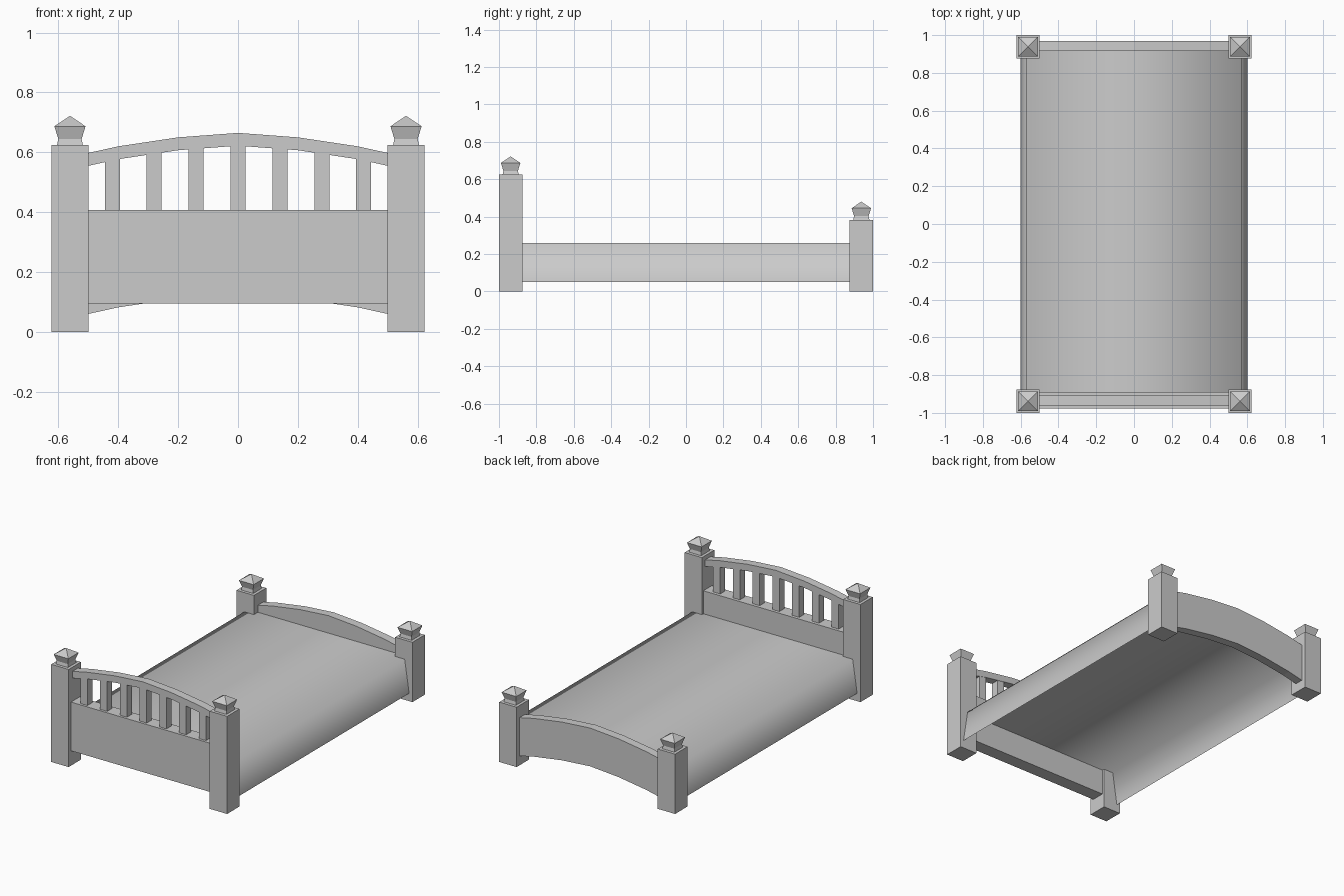
import bpy, bmesh
from mathutils import Matrix

cube = bpy.data.objects.get("Cube")
if cube:
    bpy.data.objects.remove(cube, do_unlink=True)

grey = bpy.data.materials.new("plain grey")
grey.use_nodes = True
grey.diffuse_color = (0.6, 0.6, 0.6, 1)
grey.node_tree.nodes["Principled BSDF"].inputs["Base Color"].default_value = (0.6, 0.6, 0.6, 1)


def finish(name, bm, fix_normals=True):
    if fix_normals:
        bmesh.ops.recalc_face_normals(bm, faces=bm.faces)
    mesh = bpy.data.meshes.new(name)
    bm.to_mesh(mesh)
    bm.free()
    mesh.materials.append(grey)
    obj = bpy.data.objects.new(name, mesh)
    bpy.context.collection.objects.link(obj)
    return obj


def box(name, x0, x1, y0, y1, z0, z1):
    bm = bmesh.new()
    place = Matrix.Translation(((x0 + x1) / 2, (y0 + y1) / 2, (z0 + z1) / 2))
    size = Matrix.Diagonal((x1 - x0, y1 - y0, z1 - z0, 1))
    bmesh.ops.create_cube(bm, size=1, matrix=place @ size)
    return finish(name, bm)


# Rise of the shared arch at each x
ARCH = [(-0.5, 0), (-0.4, 0.022), (-0.2, 0.052), (0, 0.067),
        (0.2, 0.052), (0.4, 0.022), (0.5, 0)]


def arched_board(name, y0, y1, z0, z1):
    bm = bmesh.new()
    outline = [(x, z0 + r) for x, r in ARCH] + [(x, z1 + r) for x, r in reversed(ARCH)]
    face = bm.faces.new([bm.verts.new((x, y0, z)) for x, z in outline])
    ext = bmesh.ops.extrude_face_region(bm, geom=[face])
    moved = [v for v in ext["geom"] if isinstance(v, bmesh.types.BMVert)]
    bmesh.ops.translate(bm, vec=(0, y1 - y0, 0), verts=moved)
    return finish(name, bm)


def finial(name, cx, cy, z):
    # Stacked square rings, closed by a low pyramid
    bm = bmesh.new()
    rings = []
    for half, dz in [(0.043, 0), (0.039, 0.02), (0.052, 0.062)]:
        rings.append([bm.verts.new((cx + sx * half, cy + sy * half, z + dz))
                      for sx, sy in [(-1, -1), (1, -1), (1, 1), (-1, 1)]])
    tip = bm.verts.new((cx, cy, z + 0.097))
    bm.faces.new(rings[0])
    for i in range(4):
        j = (i + 1) % 4
        for low, high in zip(rings, rings[1:]):
            bm.faces.new([low[i], low[j], high[j], high[i]])
        bm.faces.new([rings[-1][i], rings[-1][j], tip])
    return finish(name, bm)


# Four corner posts with finials
for end, cy, top in [("head", -0.9375, 0.625), ("foot", 0.9375, 0.383)]:
    for side, cx in [("right", -0.5615), ("left", 0.5615)]:
        box(f"{end}_post_{side}", cx - 0.0615, cx + 0.0615,
            cy - 0.0625, cy + 0.0625, 0, top)
        finial(f"{end}_finial_{side}", cx, cy, top)

# Headboard: panel, spindles and arched rail
box("headboard_panel", -0.5, 0.5, -0.976, -0.89, 0.095, 0.407)
arched_board("headboard_rail", -0.962, -0.908, 0.555, 0.598)
for i in range(7):
    x = (i - 3) * 0.14
    rise = 0.067 - 0.3 * x * x
    box(f"spindle_{i + 1}", x - 0.025, x + 0.025, -0.96, -0.91, 0.4, 0.565 + rise)

# Footboard
arched_board("footboard", 0.915, 0.97, 0.06, 0.305)

# Bedspread: open sheet with softly turned sides
bm = bmesh.new()
section = [(-0.6, 0.05), (-0.568, 0.26), (0.568, 0.26), (0.6, 0.05)]
rows = [[bm.verts.new((x, y, z)) for x, z in section] for y in (-0.9, 0.93)]
for i in range(3):
    bm.faces.new([rows[0][i], rows[0][i + 1], rows[1][i + 1], rows[1][i]])
spread = finish("bedspread", bm, False)
for poly in spread.data.polygons:
    poly.use_smooth = True
